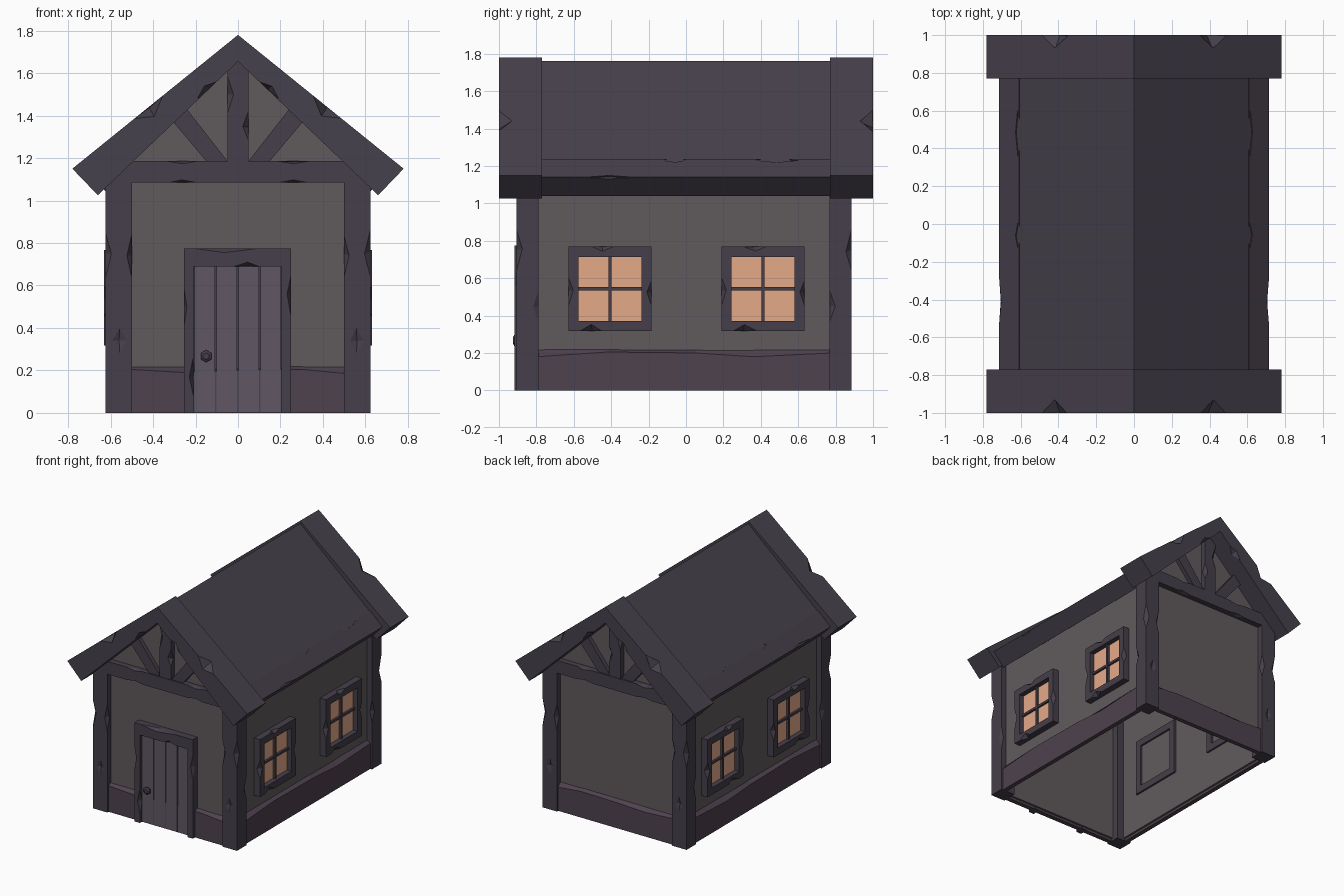
import bpy, bmesh, random
from math import atan2
from mathutils import Vector, Matrix

if "Cube" in bpy.data.objects:
    bpy.data.objects.remove(bpy.data.objects["Cube"])

random.seed(4)


def material(name, rgb):
    m = bpy.data.materials.new(name)
    m.diffuse_color = (*rgb, 1)
    m.use_nodes = True
    m.node_tree.nodes["Principled BSDF"].inputs["Base Color"].default_value = m.diffuse_color
    return m


TIMBER = material("timber", (0.060, 0.049, 0.068))
ROOF = material("roof", (0.062, 0.052, 0.072))
PLASTER = material("plaster", (0.118, 0.103, 0.108))
STONE = material("stone", (0.077, 0.054, 0.077))
DOOR = material("door", (0.118, 0.097, 0.130))
GLASS = material("glass", (0.78, 0.40, 0.25))


def finish(name, bm, mat):
    bmesh.ops.recalc_face_normals(bm, faces=bm.faces)
    me = bpy.data.meshes.new(name)
    bm.to_mesh(me)
    bm.free()
    ob = bpy.data.objects.new(name, me)
    bpy.context.collection.objects.link(ob)
    me.materials.append(mat)
    return ob


def loft(name, sections, mat, closed=False):
    """Skin a row of equal-length cross-sections."""
    bm = bmesh.new()
    rows = [[bm.verts.new(p) for p in s] for s in sections]
    n, k = len(rows[0]), len(rows)
    for j in range(k if closed else k - 1):
        a, b = rows[j], rows[(j + 1) % k]
        for i in range(n):
            bm.faces.new((a[i], a[(i + 1) % n], b[(i + 1) % n], b[i]))
    if not closed:
        bm.faces.new(rows[0])
        bm.faces.new(rows[-1])
    return finish(name, bm, mat)


def prism(name, pts, y0, y1, mat):
    """Extrude an x-z outline along y."""
    return loft(name, [[(x, y, z) for x, z in pts] for y in (y0, y1)], mat)


def box(name, x0, x1, y0, y1, z0, z1, mat):
    return prism(name, [(x0, z0), (x1, z0), (x1, z1), (x0, z1)], y0, y1, mat)


def chip(ob, chips):
    """Knock diamond-shaped nicks (centre, half sizes, tilt about y) out of a part."""
    bm = bmesh.new()
    for loc, size, tilt in chips:
        rot = Matrix.Rotation(tilt, 3, 'Y')
        vs = []
        for ax in range(3):
            for sg in (-1, 1):
                v = Vector((0, 0, 0))
                v[ax] = sg * size[ax]
                v[(ax + 1) % 3] = random.uniform(-.1, .1) * size[(ax + 1) % 3]
                vs.append(bm.verts.new(rot @ v + Vector(loc)))
        bmesh.ops.convex_hull(bm, input=vs)
    cutter = finish("chip_cutter", bm, ob.data.materials[0])
    cutter.hide_render = True
    mod = ob.modifiers.new("chips", 'BOOLEAN')
    mod.operation, mod.solver, mod.object = 'DIFFERENCE', 'EXACT', cutter
    dg = bpy.context.evaluated_depsgraph_get()
    me = bpy.data.meshes.new_from_object(ob.evaluated_get(dg))
    ob.modifiers.clear()
    ob.data = me
    bpy.data.objects.remove(cutter)


def mirrored(pts):
    return pts + [(-x, z) for x, z in reversed(pts) if x > 0]


SLOPE = atan2(0.63, 0.78)

# Both gable ends: s is the outward y direction, f the timber face
for s, f, tag in ((-1, -0.905, "front"), (1, 0.885, "back")):
    def y(d):
        return f - s * d

    # gable wall
    prism(tag + "_wall", mirrored([(0.56, 0.02), (0.56, 1.13), (0.0, 1.67)]), y(0.045), y(0.065), PLASTER)

    # barge boards
    barge = prism(tag + "_bargeboard", [(0, 1.78), (.78, 1.15), (.66, 1.025), (0, 1.655),
                                        (-.66, 1.025), (-.78, 1.15)], s * 1.0, s * 0.77, ROOF)
    nicks = []
    for m in (-1, 1):
        nicks += [((m * .42, s, 1.44), (.09, .075, .05), m * SLOPE),
                  ((m * .14, s, 1.522), (.07, .04, .025), m * SLOPE)]
    chip(barge, nicks)

    # tie beam, king post and braces
    beam = box(tag + "_tie_beam", -.6, .6, y(0), y(.11), 1.085, 1.185, TIMBER)
    chip(beam, [((m * .26, f, z), (.07, .03, .012), 0) for m in (-1, 1) for z in (1.085, 1.185)])
    king = box(tag + "_king_post", -.05, .05, y(.004), y(.08), 1.18, 1.69, TIMBER)
    chip(king, [((-.05, y(.004), 1.5), (.03, .03, .09), 0), ((.05, y(.004), 1.35), (.03, .03, .07), 0)])
    for m, side in ((-1, "left"), (1, "right")):
        prism(f"{tag}_{side}_brace", [(m * .145, 1.18), (m * .045, 1.18), (m * .26, 1.455), (m * .33, 1.40)],
              y(.012), y(.07), TIMBER)

        # corner post
        post = box(f"{tag}_{side}_post", m * .5, m * .625, y(0), y(.117), 0, 1.1, TIMBER)
        chip(post, [((m * .625, f, .75), (.03, .03, .11), 0), ((m * .5, f, .74), (.025, .03, .10), 0),
                    ((m * .56, f, .34), (.035, .012, .06), 0), ((m * .625, y(.117), .45), (.02, .03, .09), 0)])

    # end plinth with uneven sloped top
    loft(tag + "_plinth", [[(x, y(.015), 0), (x, y(.05), 0), (x, y(.05), .22), (x, y(.015), z)]
                           for x, z in ((-.51, .205), (-.25, .19), (0, .2), (.3, .205), (.51, .185))], STONE)

# Long sides
for m, side in ((-1, "left"), (1, "right")):
    box(side + "_wall", m * .56, m * .58, -.85, .83, .02, 1.13, PLASTER)
    loft(side + "_plinth", [[(m * .61, yy, 0), (m * .575, yy, 0), (m * .575, yy, .22), (m * .61, yy, z)]
                            for yy, z in ((-.8, .18), (-.42, .205), (.05, .2), (.36, .18), (.78, .2))], STONE)

    # eave board
    eave = prism(side + "_eave_board", [(m * .61, 1.235), (m * .715, 1.14), (m * .62, 1.04), (m * .53, 1.12)],
                 -.775, .775, TIMBER)
    chip(eave, [((m * .715, -.41, 1.14), (.02, .14, .02), 0), ((m * .615, .48, 1.23), (.025, .13, .02), 0),
                ((m * .615, -.06, 1.23), (.025, .07, .02), 0)])

    # windows
    for c, pos in ((-.406, "front"), (.412, "back")):
        name = f"{side}_{pos}_window"
        corners = [(-1, -1), (1, -1), (1, 1), (-1, 1)]
        cz = .543
        frame = loft(name + "_frame",
                     [[(m * x, c + u * h, cz + v * (h + .003)) for x, h in
                       ((.545, .222), (.632, .222), (.632, .168), (.545, .168))] for u, v in corners],
                     TIMBER, closed=True)
        chip(frame, [((m * .632, c - .222, .53), (.03, .025, .08), 0), ((m * .632, c + .222, .52), (.03, .025, .07), 0),
                     ((m * .632, c - .04, .768), (.03, .06, .025), 0), ((m * .632, c - .1, .318), (.03, .06, .035), 0)])
        box(name + "_glass", m * .575, m * .592, c - .17, c + .17, cz - .173, cz + .173, GLASS)
        box(name + "_upright_bar", m * .588, m * .61, c - .009, c + .009, cz - .172, cz + .172, TIMBER)
        box(name + "_cross_bar", m * .588, m * .608, c - .17, c + .17, cz - .009, cz + .009, TIMBER)

# Roof
prism("roof", [(0, 1.76), (.63, 1.21), (.56, 1.10), (0, 1.64), (-.56, 1.10), (-.63, 1.21)], -.775, .775, ROOF)

# Door surround
surround = prism("door_frame", [(-.255, 0), (-.255, .775), (.25, .775), (.25, 0), (.205, 0),
                                (.205, .69), (-.21, .69), (-.21, 0)], -.917, -.85, TIMBER)
chip(surround, [((-.21, -.917, .17), (.02, .03, .09), 0), ((.25, -.917, .56), (.02, .03, .1), 0),
                ((.04, -.917, .69), (.06, .03, .02), 0), ((-.255, -.917, .5), (.015, .03, .09), 0),
                ((-.05, -.917, .775), (.16, .03, .02), 0)])

# Door planks over a dark backing
box("door_backing", -.21, .205, -.88, -.855, .005, .69, TIMBER)
for i in range(4):
    x = -.209 + i * .104
    box(f"door_plank_{i + 1}", x + .003, x + .1, -.894, -.878, .005, .689, DOOR)

# Knob
knob = [(-.885, .018), (-.905, .018), (-.907, .029), (-.918, .029), (-.926, .016)]
hexagon = [Vector((0, 0, 1)) for _ in range(6)]
for i, v in enumerate(hexagon):
    v.rotate(Matrix.Rotation(i * 1.0471976, 3, 'Y'))
loft("door_knob", [[(-.15 + r * v.x, yy, .267 + r * v.z) for v in hexagon] for yy, r in knob], TIMBER)
